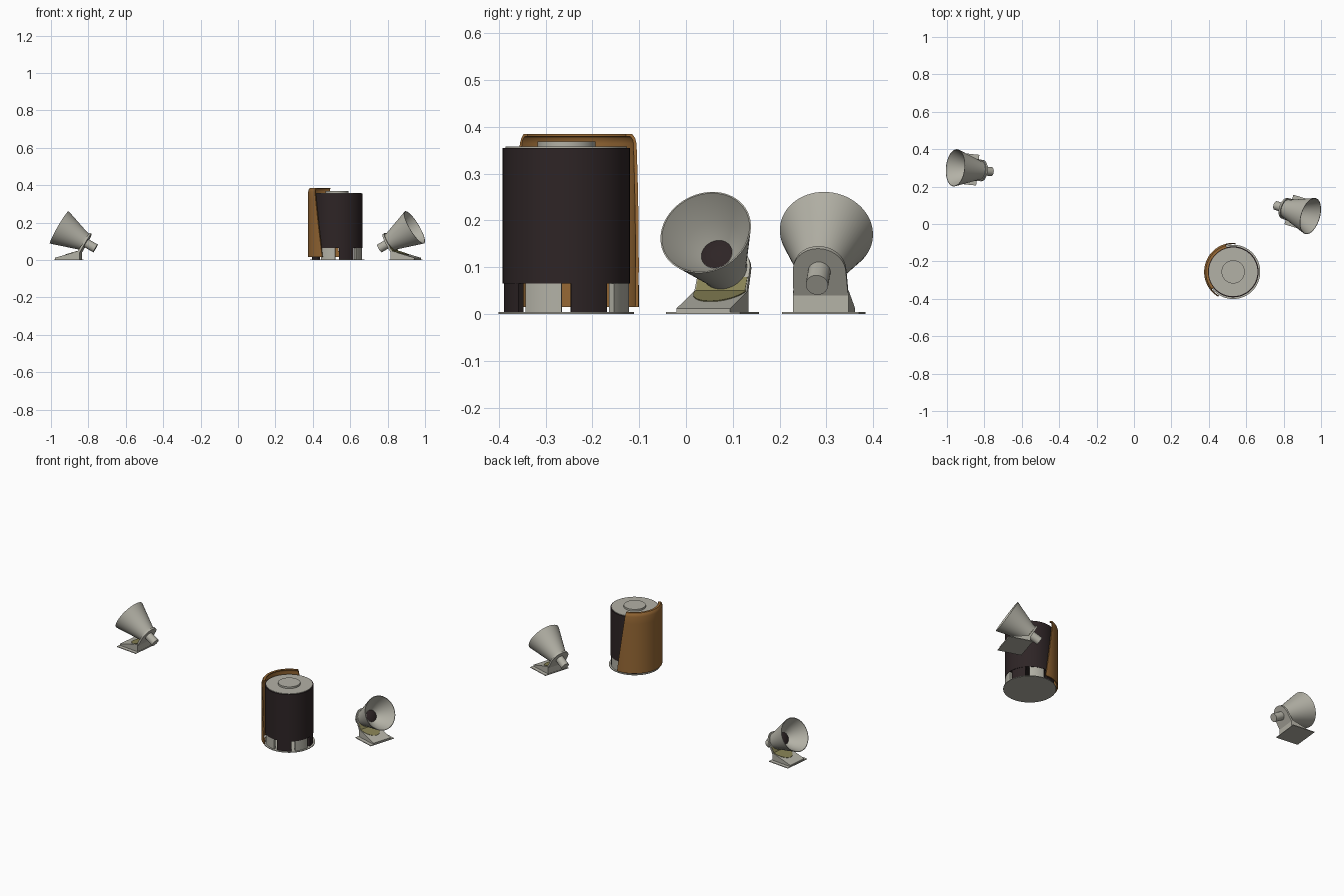
import bpy, bmesh
from math import radians, cos, sin, pi
from mathutils import Matrix

cube = bpy.data.objects.get("Cube")
if cube:
    bpy.data.objects.remove(cube, do_unlink=True)


def material(name, rgb):
    m = bpy.data.materials.new(name)
    m.use_nodes = True
    m.diffuse_color = (*rgb, 1)
    m.node_tree.nodes["Principled BSDF"].inputs["Base Color"].default_value = (*rgb, 1)
    return m


GREY = material("warm_grey", (0.45, 0.44, 0.38))
DARK = material("dark_brown", (0.027, 0.018, 0.019))
COPPER = material("copper_brown", (0.31, 0.14, 0.035))
OLIVE = material("olive", (0.24, 0.22, 0.09))


def finish(name, bm, mat, matrix):
    bmesh.ops.remove_doubles(bm, verts=bm.verts[:], dist=1e-5)
    bmesh.ops.recalc_face_normals(bm, faces=bm.faces[:])
    mesh = bpy.data.meshes.new(name)
    bm.to_mesh(mesh)
    bm.free()
    mesh.polygons.foreach_set("use_smooth", [True] * len(mesh.polygons))
    mesh.set_sharp_from_angle(angle=radians(35))
    mesh.materials.append(mat)
    obj = bpy.data.objects.new(name, mesh)
    obj.matrix_world = matrix
    bpy.context.collection.objects.link(obj)
    return obj


def lathe(name, profile, mat, matrix, steps=64):
    """Full revolution of an (r, z) profile that starts and ends on the axis."""
    bm = bmesh.new()
    rings = [[bm.verts.new((r * cos(2 * pi * i / steps), r * sin(2 * pi * i / steps), z))
              for r, z in profile] for i in range(steps)]
    for a, b in zip(rings, rings[1:] + rings[:1]):
        for j in range(len(profile) - 1):
            loop = [a[j], b[j], b[j + 1], a[j + 1]]
            if profile[j][0] == 0:
                loop.pop(0)
            elif profile[j + 1][0] == 0:
                loop.pop()
            bm.faces.new(loop)
    return finish(name, bm, mat, matrix)


def sector(name, outline, mat, matrix, middle, half_angle, steps):
    """Part revolution of a closed (r, z) outline; half_angle depends on z."""
    bm = bmesh.new()
    rings = []
    for i in range(steps + 1):
        t = 2 * i / steps - 1
        ring = []
        for r, z in outline:
            a = radians(middle + t * half_angle(z))
            ring.append(bm.verts.new((r * cos(a), r * sin(a), z)))
        rings.append(ring)
    n = len(outline)
    for a, b in zip(rings, rings[1:]):
        for j in range(n):
            k = (j + 1) % n
            bm.faces.new((a[j], b[j], b[k], a[k]))
    bm.faces.new(rings[0])
    bm.faces.new(rings[-1])
    return finish(name, bm, mat, matrix)


def extrude(name, points, depth, mat, matrix):
    """Prism of flat points (x, y) along z by depth."""
    bm = bmesh.new()
    face = bm.faces.new([bm.verts.new((x, y, 0)) for x, y in points])
    ext = bmesh.ops.extrude_face_region(bm, geom=[face])
    verts = [v for v in ext["geom"] if isinstance(v, bmesh.types.BMVert)]
    bmesh.ops.translate(bm, verts=verts, vec=(0, 0, depth))
    return finish(name, bm, mat, matrix)


def disc(r, z0, z1):
    return [(0, z0), (r, z0), (r, z1), (0, z1)]


# Bass unit: base, drum, top and cap
unit = Matrix.Translation((0.53, -0.256, 0))
lathe("bass_base", disc(0.145, 0, 0.004), GREY, unit)
lathe("bass_drum", disc(0.136, 0.065, 0.355), DARK, unit)
lathe("bass_top", disc(0.13, 0.35, 0.358), GREY, unit)
lathe("bass_cap", disc(0.062, 0.356, 0.369), GREY, unit)

# Ring of curved legs in alternating colours
for i in range(8):
    light = i % 2 == 1
    sector("light_leg" if light else "dark_leg",
           [(0.12, 0.003), (0.134, 0.003), (0.134, 0.067), (0.12, 0.067)],
           GREY if light else DARK, unit, 22.5 + 45 * i, lambda z: 18, 8)

# Tapered wrap-around shell with a lip rolled over the top
walls = [0.015 + 0.35 * i / 8 for i in range(9)]
outline = [(0.155, z) for z in walls]
outline += [(0.152, 0.377), (0.146, 0.385), (0.132, 0.385), (0.132, 0.38), (0.143, 0.379), (0.147, 0.372)]
outline += [(0.148, z) for z in reversed(walls)]
sector("bass_shell", outline, COPPER, unit, 162, lambda z: 77 - 55 * (z - 0.015), 40)


# Horn satellites, each aimed along its own forward x
def satellite(side, x, y, yaw):
    place = Matrix.Translation((x, y, 0)) @ Matrix.Rotation(radians(yaw), 4, "Z")
    axis = place @ Matrix.Translation((-0.085, 0, 0.096)) @ Matrix.Rotation(radians(60), 4, "Y")

    # Horn, driver and rear knob
    lathe(side + "_horn", [(0, 0), (0.05, 0), (0.052, 0.012), (0.1, 0.157), (0.097, 0.157),
                           (0.064, 0.095), (0.034, 0.063), (0, 0.063)], GREY, axis)
    lathe(side + "_driver", [(0, 0.063), (0.034, 0.064), (0.02, 0.069), (0, 0.071)], DARK, axis, 32)
    lathe(side + "_knob", disc(0.024, -0.068, 0), GREY, axis, 32)

    # Arched arm behind the horn
    arch = [(-0.057 * sin(pi * i / 20), 0.057 * cos(pi * i / 20)) for i in range(21)]
    extrude(side + "_arm", arch + [(0.1, -0.06), (0.1, 0.06)], 0.011, GREY,
            axis @ Matrix.Translation((0, 0, -0.011)))

    # Foot plate and sloping wedge
    extrude(side + "_foot", [(-0.07, -0.0825), (0.07, -0.0825), (0.07, 0.0825), (-0.07, 0.0825)],
            0.004, GREY, place)
    upright = Matrix.Translation((0, 0.06, 0)) @ Matrix.Rotation(radians(90), 4, "X")
    extrude(side + "_wedge", [(-0.065, 0.002), (0.068, 0.002), (0.068, 0.012), (-0.065, 0.05)],
            0.12, GREY, place @ upright)

    # Olive pad on the slope and on the arm front
    slope = place @ Matrix.Translation((-0.062, 0, 0.0495)) @ Matrix.Rotation(radians(15.9), 4, "Y")
    pad = [(0.085 * sin(pi * i / 20), 0.057 * cos(pi * i / 20)) for i in range(21)]
    extrude(side + "_pad", pad, 0.002, OLIVE, slope)
    extrude(side + "_arm_pad", [(0.02, -0.055), (0.06, -0.055), (0.06, 0.055), (0.02, 0.055)],
            0.002, OLIVE, axis)


satellite("left", 0.895, 0.057, -17)
satellite("right", -0.905, 0.295, 174)
